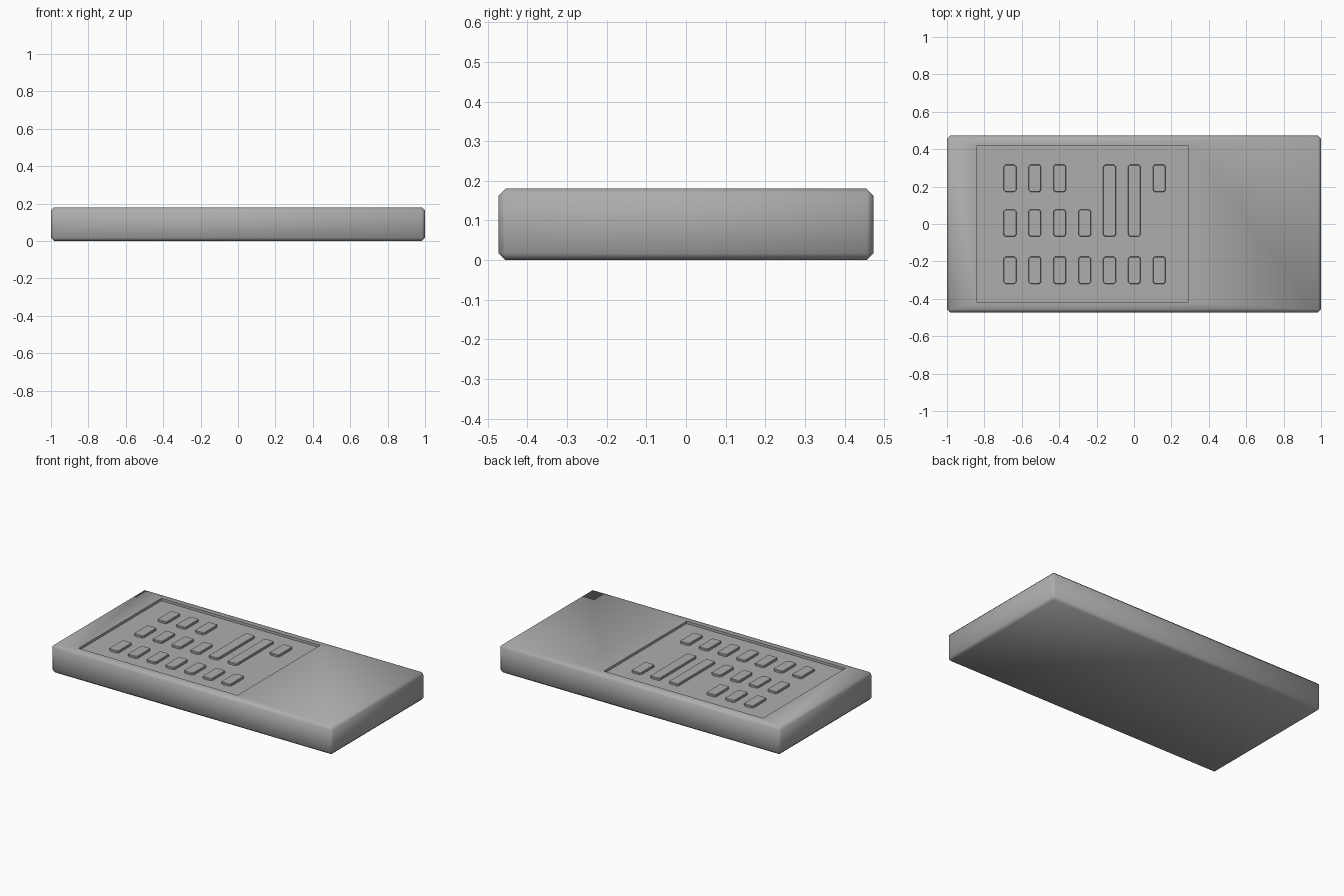
import bpy, bmesh, math

old = bpy.data.objects.get("Cube")
if old:
    bpy.data.objects.remove(old, do_unlink=True)

GREY = (0.42, 0.42, 0.42, 1)
grey = bpy.data.materials.new("plain grey")
grey.use_nodes = True
grey.diffuse_color = GREY
grey.node_tree.nodes["Principled BSDF"].inputs["Base Color"].default_value = GREY

# Outline of the sunken key area
POCKET_X = (-0.84, 0.29)
POCKET_Y = (-0.42, 0.42)


def finish(bm, name, angle):
    """Turn a bmesh into a smooth-shaded object."""
    bmesh.ops.recalc_face_normals(bm, faces=bm.faces)
    mesh = bpy.data.meshes.new(name)
    bm.to_mesh(mesh)
    bm.free()
    mesh.materials.append(grey)
    obj = bpy.data.objects.new(name, mesh)
    bpy.context.collection.objects.link(obj)
    bpy.ops.object.select_all(action="DESELECT")
    obj.select_set(True)
    bpy.context.view_layer.objects.active = obj
    bpy.ops.object.shade_smooth_by_angle(angle=math.radians(angle))


def box(x0, x1, y0, y1, z0, z1):
    bm = bmesh.new()
    bmesh.ops.create_cube(bm, size=1)
    for v in bm.verts:
        v.co = ((x0 + x1) / 2 + v.co.x * (x1 - x0),
                (y0 + y1) / 2 + v.co.y * (y1 - y0),
                (z0 + z1) / 2 + v.co.z * (z1 - z0))
    return bm


def bevel(bm, edges, width):
    bmesh.ops.bevel(bm, geom=edges, offset=width, offset_type="OFFSET",
                    segments=1, profile=0.5, affect="EDGES")


# Body: chamfered slab with a shallow pocket for the keys
bm = box(-1, 1, -0.473, 0.473, 0, 0.18)
bevel(bm, bm.edges[:], 0.017)
top = max(bm.faces, key=lambda f: f.calc_center_median().z)
bmesh.ops.inset_region(bm, faces=[top], thickness=0.05)
for v in top.verts:
    v.co.x = POCKET_X[v.co.x > 0]
    v.co.y = POCKET_Y[v.co.y > 0]
floor = bmesh.ops.extrude_discrete_faces(bm, faces=[top])["faces"][0]
for v in floor.verts:
    v.co.z = 0.16
finish(bm, "body", 50)

# Key panel: thin plate lining the pocket
finish(box(*POCKET_X, *POCKET_Y, 0.158, 0.164), "key_panel", 30)

# Keys: columns by x, rows by y range
columns = [-0.663 + 0.133 * i for i in range(7)]
upper, middle, lower, tall = (0.172, 0.317), (-0.067, 0.077), (-0.32, -0.175), (-0.067, 0.317)
layout = [(upper, (0, 1, 2, 6)), (middle, (0, 1, 2, 3)), (lower, range(7)), (tall, (4, 5))]
for (y0, y1), used in layout:
    for c in used:
        bm = box(columns[c] - 0.034, columns[c] + 0.034, y0, y1, 0.158, 0.178)
        upright = [e for e in bm.edges if abs(e.verts[0].co.z - e.verts[1].co.z) > 0.01]
        bevel(bm, upright, 0.01)
        rims = [e for e in bm.edges if all(v.co.z > 0.17 for v in e.verts)]
        bevel(bm, rims, 0.003)
        finish(bm, "key", 30)
